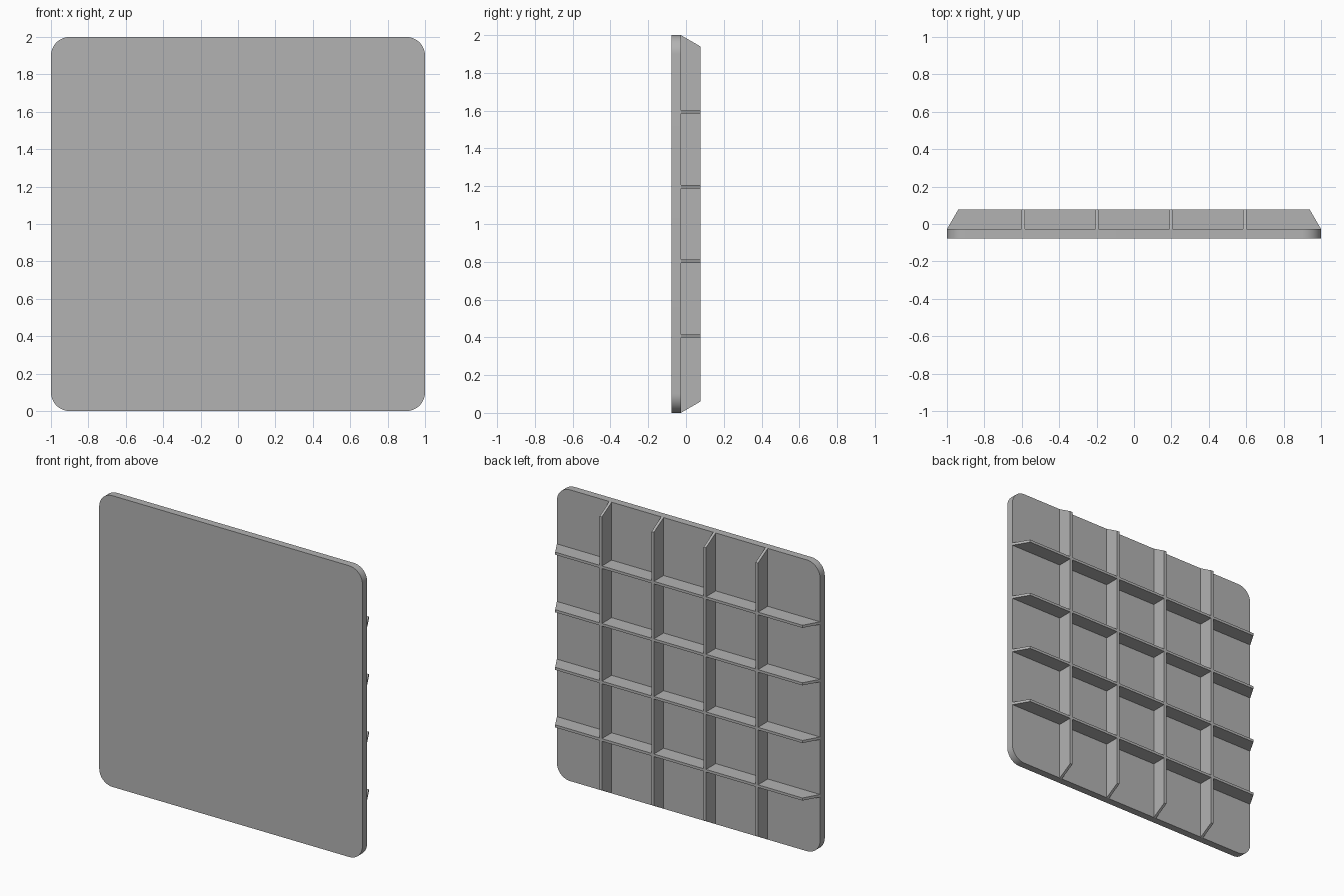
import bpy, bmesh, math

if "Cube" in bpy.data.objects:
    bpy.data.objects.remove(bpy.data.objects["Cube"], do_unlink=True)

FRONT, PLATE_BACK, RIB_BACK = -0.078, -0.027, 0.078
RADIUS = 0.1
RIB_WIDTH = 0.018
RIB_TAPER = 0.061
RIB_POSITIONS = (-0.593, -0.198, 0.198, 0.593)

grey = bpy.data.materials.new("plain grey")
grey.use_nodes = True
grey.diffuse_color = (0.45, 0.45, 0.45, 1)
grey.node_tree.nodes["Principled BSDF"].inputs["Base Color"].default_value = grey.diffuse_color


def prism(name, profile, offset):
    """Close a flat profile of 3D points and extrude it by an offset."""
    bm = bmesh.new()
    face = bm.faces.new([bm.verts.new(p) for p in profile])
    extruded = bmesh.ops.extrude_face_region(bm, geom=[face])["geom"]
    bmesh.ops.translate(bm, vec=offset,
                        verts=[g for g in extruded if isinstance(g, bmesh.types.BMVert)])
    # Extruding a lone face leaves the start cap in place; face all normals outward
    bmesh.ops.recalc_face_normals(bm, faces=bm.faces)
    mesh = bpy.data.meshes.new(name)
    bm.to_mesh(mesh)
    bm.free()
    mesh.materials.append(grey)
    obj = bpy.data.objects.new(name, mesh)
    bpy.context.collection.objects.link(obj)
    return obj


# Square plate with rounded corners
STEPS = 12
outline = []
for corner, (sx, sz) in enumerate(((1, 1), (-1, 1), (-1, -1), (1, -1))):
    for i in range(STEPS + 1):
        a = math.pi / 2 * (corner + i / STEPS)
        outline.append((sx * (1 - RADIUS) + RADIUS * math.cos(a), FRONT,
                        1 + sz * (1 - RADIUS) + RADIUS * math.sin(a)))
plate = prism("plate", outline, (0, PLATE_BACK - FRONT, 0))
plate.select_set(True)
bpy.context.view_layer.objects.active = plate
bpy.ops.object.shade_smooth_by_angle(angle=math.radians(30))

# Crossing stiffening ribs on the back, with slanted ends
rib_profile = ((-1, PLATE_BACK), (1, PLATE_BACK),
               (1 - RIB_TAPER, RIB_BACK), (-1 + RIB_TAPER, RIB_BACK))
for n, pos in enumerate(RIB_POSITIONS, 1):
    start = pos - RIB_WIDTH / 2
    prism(f"horizontal_rib_{n}", [(u, y, 1 + start) for u, y in rib_profile], (0, 0, RIB_WIDTH))
    prism(f"vertical_rib_{n}", [(start, y, 1 + u) for u, y in rib_profile], (RIB_WIDTH, 0, 0))
